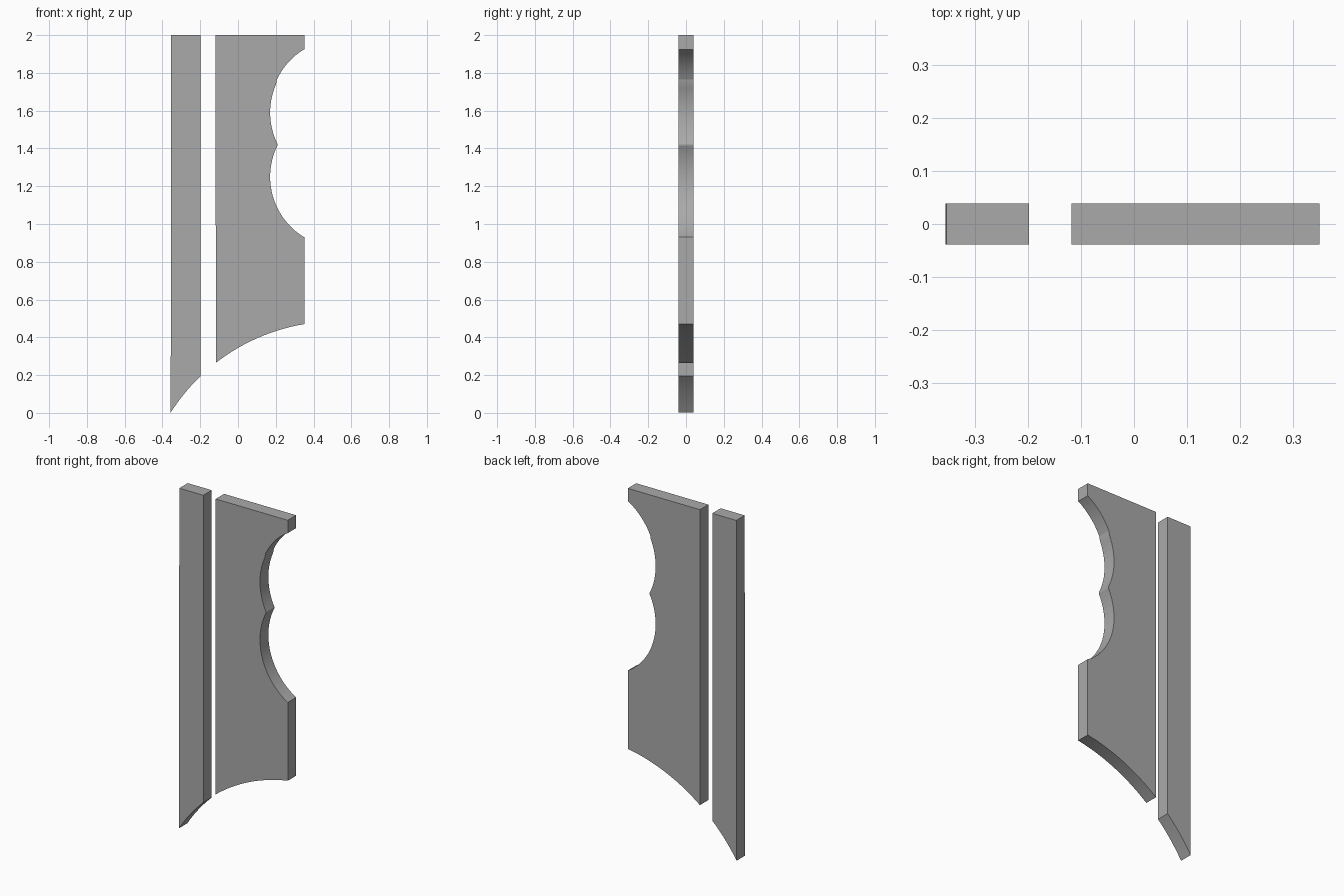
import bpy, bmesh, math

if "Cube" in bpy.data.objects:
    bpy.data.objects.remove(bpy.data.objects["Cube"])

HALF_DEPTH = 0.039

grey = bpy.data.materials.new("plain_grey")
grey.use_nodes = True
colour = (0.4, 0.4, 0.4, 1)
grey.diffuse_color = colour
grey.node_tree.nodes["Principled BSDF"].inputs["Base Color"].default_value = colour


def arc(centre, radius, start, end, steps):
    """Points on a circle, swept the short way between two directions."""
    a, b = (math.atan2(p[1] - centre[1], p[0] - centre[0]) % math.tau for p in (start, end))
    angles = [a + (b - a) * i / steps for i in range(steps + 1)]
    return [(centre[0] + radius * math.cos(t), centre[1] + radius * math.sin(t)) for t in angles]


def panel(name, outline):
    """Extrude an x-z outline through the panel thickness."""
    bm = bmesh.new()
    face = bm.faces.new([bm.verts.new((x, -HALF_DEPTH, z)) for x, z in outline])
    side = bmesh.ops.extrude_face_region(bm, geom=[face])["geom"]
    moved = [v for v in side if isinstance(v, bmesh.types.BMVert)]
    bmesh.ops.translate(bm, vec=(0, 2 * HALF_DEPTH, 0), verts=moved)
    bmesh.ops.recalc_face_normals(bm, faces=bm.faces)
    mesh = bpy.data.meshes.new(name)
    bm.to_mesh(mesh)
    bm.free()
    mesh.materials.append(grey)
    obj = bpy.data.objects.new(name, mesh)
    bpy.context.collection.objects.link(obj)
    bpy.context.view_layer.objects.active = obj
    obj.select_set(True)
    bpy.ops.object.shade_smooth_by_angle(angle=math.radians(12))
    obj.select_set(False)


# Both lower edges lie on one large circle
base_centre, base_radius = (0.521, -0.555), 1.039

# Narrow strip
panel("narrow_strip",
      [(-0.198, 2), (-0.354, 2)]
      + arc(base_centre, base_radius, (-0.354, 0), (-0.198, 0.195), 8))

# Wide panel with scalloped edge
bite = 0.375
scallops = (arc((0.545, 1.25), bite, (0.35, 0.93), (0.207, 1.418), 20)
            + arc((0.545, 1.59), bite, (0.207, 1.422), (0.201, 1.74), 14)
            + arc((0.545, 1.605), bite, (0.206, 1.765), (0.35, 1.925), 8))
panel("scalloped_panel",
      [(0.351, 2), (-0.118, 2)]
      + arc(base_centre, base_radius, (-0.118, 0.265), (0.351, 0.47), 14)
      + [(0.351, 0.93)] + scallops[1:-1] + [(0.351, 1.925)])
